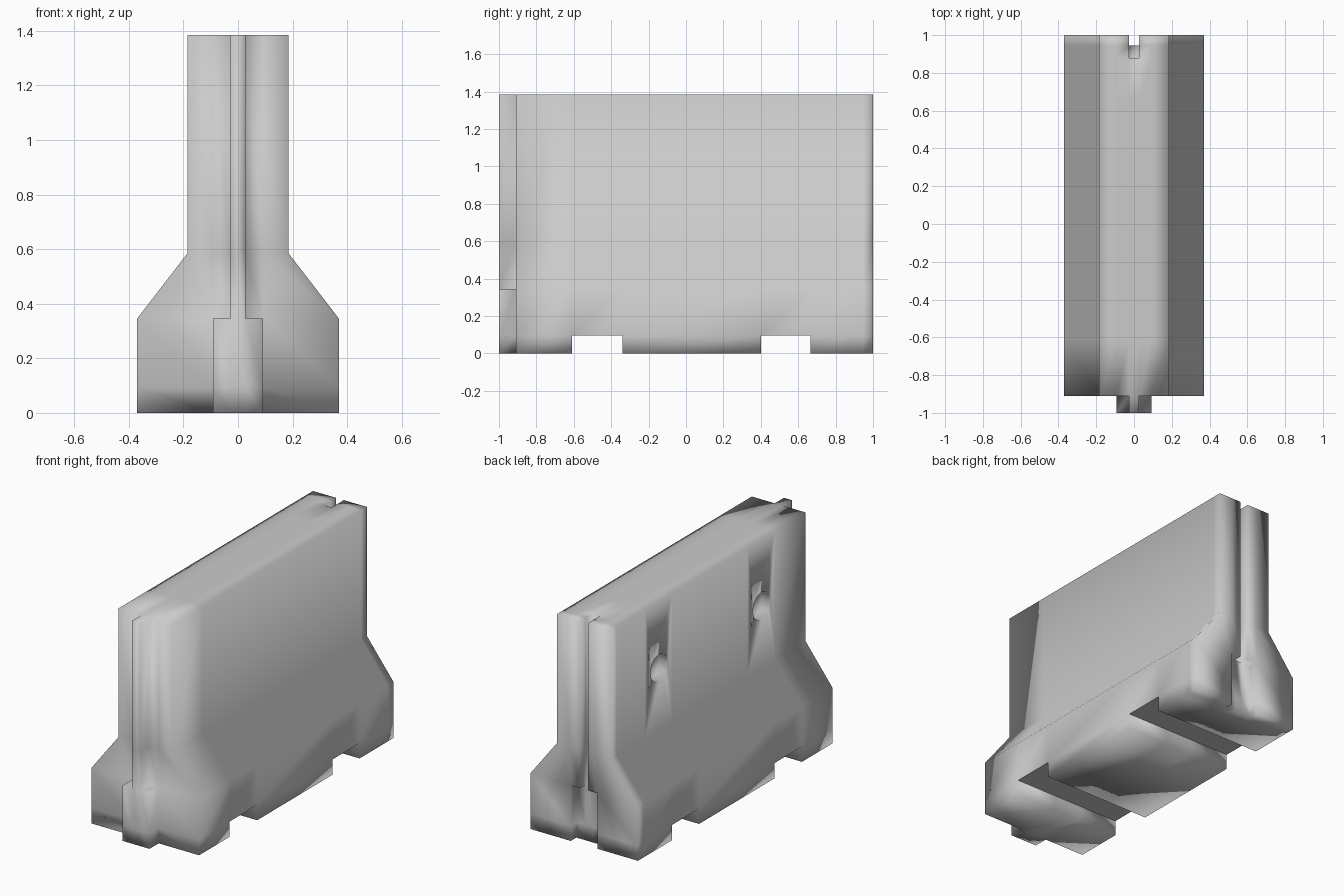
import bpy, bmesh
from math import pi

cube = bpy.data.objects.get("Cube")
if cube:
    bpy.data.objects.remove(cube, do_unlink=True)

concrete = bpy.data.materials.new("concrete grey")
concrete.use_nodes = True
grey = (0.6, 0.6, 0.6, 1)
concrete.diffuse_color = grey
concrete.node_tree.nodes["Principled BSDF"].inputs["Base Color"].default_value = grey

# Section heights with outer half widths, and stations along the length
HEIGHTS = [0, 0.095, 0.345, 0.585, 1.385]
HALF = [0.37, 0.37, 0.37, 0.185, 0.185]
STATIONS = [-1, -0.91, -0.61, -0.34, 0.40, 0.665, 0.88, 0.945, 1]
INNER = [-0.092, -0.027, 0.027, 0.092]


def corner(i, j, k):
    xs = [-HALF[k]] + INNER + [HALF[k]]
    return (xs[i], STATIONS[j], HEIGHTS[k])


def solid(i, j, k):
    """Which blocks of the barrier are filled."""
    if not (0 <= i < 5 and 0 <= j < 8 and 0 <= k < 4):
        return False
    tongue = 1 <= i <= 3 if k < 2 else i == 2
    if j == 0:                        # interlocking tongue
        return tongue
    if k == 0 and j in (2, 4):        # fork lift notches
        return False
    if k < 2 and j == 7:              # wide lower groove
        return not tongue
    if k >= 2 and j >= 6:             # narrow upper groove
        return not tongue
    return True


# Barrier: outer faces of the filled blocks, sharing vertices
bm = bmesh.new()
verts = {}


def vert(key):
    if key not in verts:
        verts[key] = bm.verts.new(corner(*key))
    return verts[key]


for i in range(5):
    for j in range(8):
        for k in range(4):
            if not solid(i, j, k):
                continue
            for axis in range(3):
                for side in (0, 1):
                    near = [i, j, k]
                    near[axis] += 2 * side - 1
                    if solid(*near):
                        continue
                    ring = []
                    for u, v in ((0, 0), (1, 0), (1, 1), (0, 1)):
                        key = [i, j, k]
                        key[axis] += side
                        key[(axis + 1) % 3] += u
                        key[(axis + 2) % 3] += v
                        ring.append(vert(tuple(key)))
                    face = bm.faces.new(ring if side else ring[::-1])
                    # Notch ceilings stay flat
                    face.smooth = not (axis == 2 and side == 0 and k == 1)
mesh = bpy.data.meshes.new("barrier")
bm.to_mesh(mesh)
bm.free()
mesh.materials.append(concrete)
barrier = bpy.data.objects.new("barrier", mesh)
bpy.context.collection.objects.link(barrier)

# Round lifting sockets on one side
for y in (0.53, -0.475):
    bpy.ops.mesh.primitive_cylinder_add(vertices=12, radius=0.085, depth=0.14,
                                        location=(-0.2, y, 0.97), rotation=(0, pi / 2, 0))
    cutter = bpy.context.object
    cutter.name = "socket_cutter"
    cutter.hide_render = True
    cutter.data.materials.append(concrete)
    cutter.data.polygons.foreach_set("use_smooth", [True] * len(cutter.data.polygons))
    cut = barrier.modifiers.new("socket", 'BOOLEAN')
    cut.object = cutter
    cut.operation = 'DIFFERENCE'
    cut.solver = 'EXACT'
    bpy.ops.object.select_all(action='DESELECT')
    bpy.context.view_layer.objects.active = barrier
    barrier.select_set(True)
    bpy.ops.object.modifier_apply(modifier=cut.name)
    bpy.data.objects.remove(cutter, do_unlink=True)
